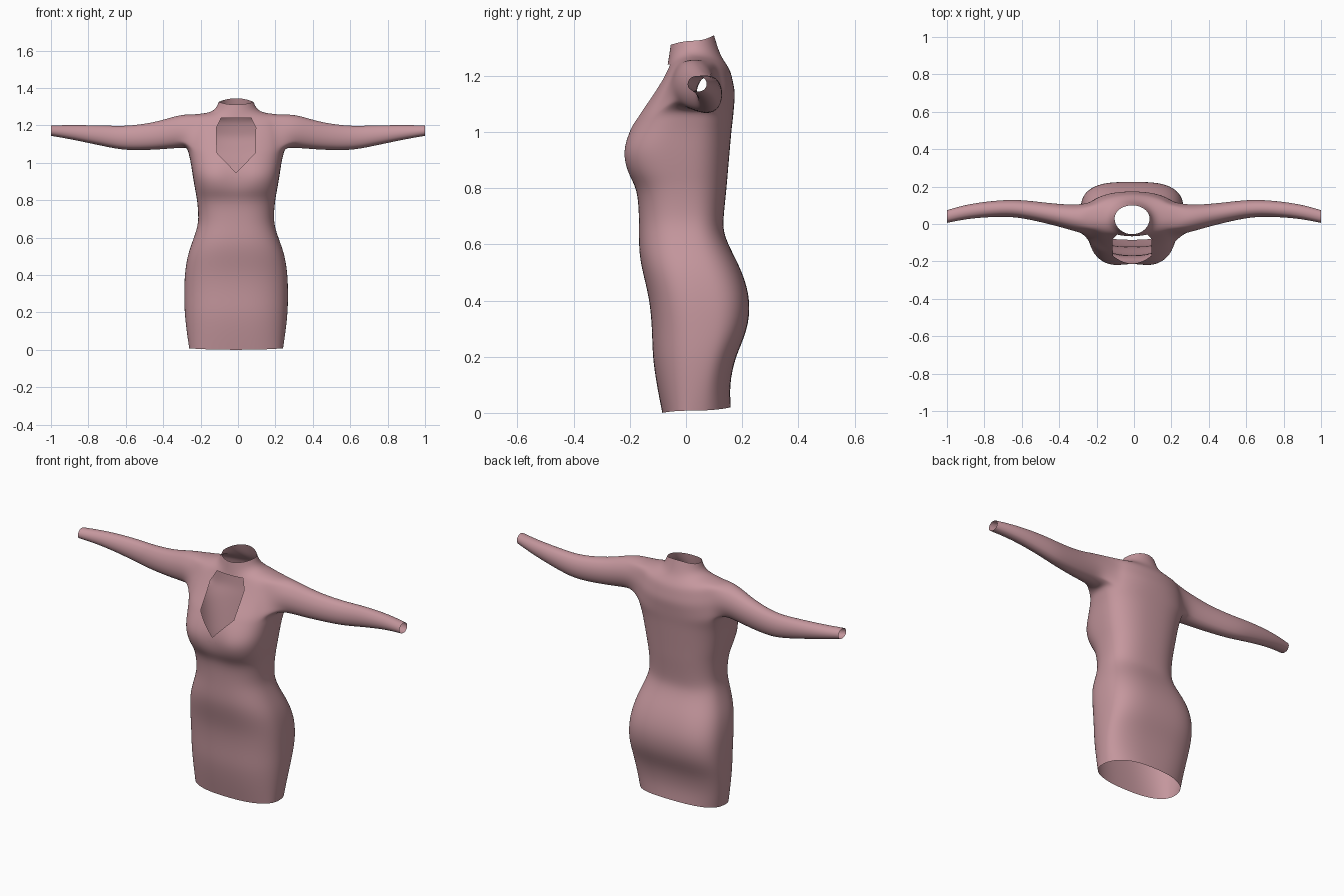
import bpy, bmesh, math
from mathutils import Vector

if "Cube" in bpy.data.objects:
    bpy.data.objects.remove(bpy.data.objects["Cube"])

N = 32            # columns around the body
CX = -0.01        # body centre line

# Skirt and torso profile: z, half width, y front, y back
TORSO = [
    (0.0, 0.252, -0.085, 0.16), (0.1, 0.266, -0.105, 0.155),
    (0.2, 0.277, -0.12, 0.175), (0.29, 0.279, -0.121, 0.22),
    (0.4, 0.277, -0.129, 0.232), (0.5, 0.262, -0.155, 0.202),
    (0.57, 0.238, -0.168, 0.166), (0.64, 0.212, -0.168, 0.132),
    (0.7, 0.2, -0.168, 0.134), (0.8, 0.209, -0.174, 0.145),
    (0.85, 0.219, -0.213, 0.149), (0.93, 0.233, -0.236, 0.156),
    (1.0, 0.243, -0.208, 0.162),
]
# Shoulders and collar: z front, z side, z back, half width, y front, y back
YOKE = [
    (1.06, 1.08, 1.06, 0.262, -0.174, 0.169),
    (1.135, 1.17, 1.14, 0.258, -0.121, 0.176),
    (1.205, 1.257, 1.215, 0.24, -0.076, 0.16),
    (1.23, 1.263, 1.24, 0.185, -0.068, 0.145),
    (1.25, 1.27, 1.265, 0.135, -0.064, 0.128),
    (1.275, 1.293, 1.295, 0.106, -0.06, 0.115),
    (1.31, 1.325, 1.345, 0.094, -0.055, 0.1),
]
# Sleeve sections: x, z bottom, z top, y front, y back
SLEEVE = [
    (0.29, 1.077, 1.26, -0.048, 0.106),
    (0.36, 1.073, 1.243, -0.028, 0.106),
    (0.45, 1.066, 1.215, -0.002, 0.113),
    (0.6, 1.063, 1.195, 0.032, 0.131),
    (0.7, 1.082, 1.2, 0.04, 0.131),
    (0.88, 1.122, 1.202, 0.03, 0.111),
    (1.0, 1.143, 1.2, 0.005, 0.075),
]
# Right half of the keyhole outline (x from the centre line, z)
KEY_HALF = [(0.103, 1.053), (0.105, 1.187), (0.08, 1.24)]
KEYHOLE = [(0, 0.946)] + KEY_HALF + [(-x, z) for x, z in reversed(KEY_HALF)]

ARM_COLS = 3      # armhole columns either side of the side seam


def spow(v, e):
    return math.copysign(abs(v) ** e, v)


def bump(z, mid, width):
    return math.exp(-((z - mid) / width) ** 2)


def between(a, b):
    return tuple((p + q) / 2 for p, q in zip(a, b))


def ring_verts(bm, zf, zs, zb, hw, yf, yb):
    # squareness grows at the seat and bust, and fades to round at the collar
    base = 2.5 - 0.5 * min(max((zs - 1.08) / 0.2, 0), 1)
    ys = 0.055 * bump(zs, 0.25, 0.25) + 0.03 * min(max((zs - 0.95) / 0.13, 0), 1)
    dip = 0.022 * bump(zs, 0.93, 0.07)
    out = []
    for i in range(N):
        a = 2 * math.pi * i / N
        c, s = math.cos(a), math.sin(a)
        if s >= 0:
            n, depth, ze = base + 0.7 * bump(zs, 0.36, 0.18), yb - ys, zb
        else:
            n, depth, ze = base + 0.6 * bump(zs, 0.92, 0.1), ys - yf, zf
        x = hw * spow(c, 2 / n)
        y = ys + depth * spow(s, 2 / n)
        if s < 0:
            y += dip * bump(x, 0, 0.06)
        out.append(bm.verts.new((CX + x, y, zs + (ze - zs) * s * s)))
    return out


def add_sleeve(bm, grid, side, r0, r1):
    mid = 0 if side > 0 else N // 2
    k = ARM_COLS
    cells = [(r0, c) for c in range(-k, k + 1)]
    cells += [(r, k) for r in range(r0 + 1, r1 + 1)]
    cells += [(r1, c) for c in range(k - 1, -k - 1, -1)]
    cells += [(r, -k) for r in range(r1 - 1, r0, -1)]
    loop = [grid[r][(mid + c) % N] for r, c in cells]
    angles = [math.atan2((v.co.z - 1.165) / 0.088, (v.co.y - 0.03) / 0.085) for v in loop]
    for x, z0, z1, y0, y1 in SLEEVE:
        new = [bm.verts.new((side * x,
                             (y0 + y1) / 2 + (y1 - y0) / 2 * math.cos(a),
                             (z0 + z1) / 2 + (z1 - z0) / 2 * math.sin(a))) for a in angles]
        for i in range(len(loop)):
            j = (i + 1) % len(loop)
            bm.faces.new((loop[i], loop[j], new[j], new[i]))
        loop = new


# Body rings: the hem rises slightly to the back, armhole rows are doubled
rings = [(z, z, z, hw, yf, yb) for z, hw, yf, yb in TORSO]
rings[0] = (0, 0.008, 0.02) + rings[0][3:]
first = len(rings) + 1
rings += [between(rings[-1], YOKE[0]), YOKE[0], between(YOKE[0], YOKE[1]),
          YOKE[1], between(YOKE[1], YOKE[2])] + YOKE[2:]
last = first + 4

# Body tube with armholes, then both sleeves grown from the armholes
bm = bmesh.new()
grid = [ring_verts(bm, *r) for r in rings]
for r in range(len(grid) - 1):
    for i in range(N):
        off = min((i + m) % N for m in (ARM_COLS, N // 2 + ARM_COLS))
        if first <= r < last and off < 2 * ARM_COLS:
            continue
        j = (i + 1) % N
        bm.faces.new((grid[r][i], grid[r][j], grid[r + 1][j], grid[r + 1][i]))
for side in (1, -1):
    add_sleeve(bm, grid, side, first, last)
bmesh.ops.recalc_face_normals(bm, faces=bm.faces)
mesh = bpy.data.meshes.new("dress")
bm.to_mesh(mesh)
bm.free()
dress = bpy.data.objects.new("dress", mesh)
bpy.context.collection.objects.link(dress)
bpy.context.view_layer.objects.active = dress
dress.select_set(True)
sub = dress.modifiers.new("smooth", 'SUBSURF')
sub.levels = sub.render_levels = 2
bpy.ops.object.modifier_apply(modifier=sub.name)

# Keyhole opening cut into the chest
bm = bmesh.new()
bm.from_mesh(mesh)


def chest_faces():
    res = []
    for f in bm.faces:
        p = f.calc_center_median()
        if p.y < 0 and abs(p.x - CX) < 0.15 and 0.9 < p.z < 1.28:
            res.append(f)
    return res


planes = []
for (xa, za), (xb, zb) in zip(KEYHOLE, KEYHOLE[1:] + KEYHOLE[:1]):
    planes.append((Vector((CX + xa, 0, za)), Vector((zb - za, 0, xa - xb)).normalized()))
for co, no in planes:
    fs = chest_faces()
    geom = list({e for f in fs for e in f.edges} | {v for f in fs for v in f.verts}) + fs
    bmesh.ops.bisect_plane(bm, geom=geom, dist=1e-5, plane_co=co, plane_no=no)
hole = [f for f in chest_faces()
        if all((f.calc_center_median() - co).dot(no) < 0 for co, no in planes)]
bmesh.ops.delete(bm, geom=hole, context='FACES')
bmesh.ops.recalc_face_normals(bm, faces=bm.faces)
bm.to_mesh(mesh)
bm.free()

# Dusty pink cloth
mat = bpy.data.materials.new("dusty_pink")
mat.diffuse_color = (0.56, 0.31, 0.34, 1)
mat.use_nodes = True
mat.node_tree.nodes["Principled BSDF"].inputs["Base Color"].default_value = mat.diffuse_color
mesh.materials.append(mat)
bpy.ops.object.shade_smooth_by_angle(angle=math.radians(60))
